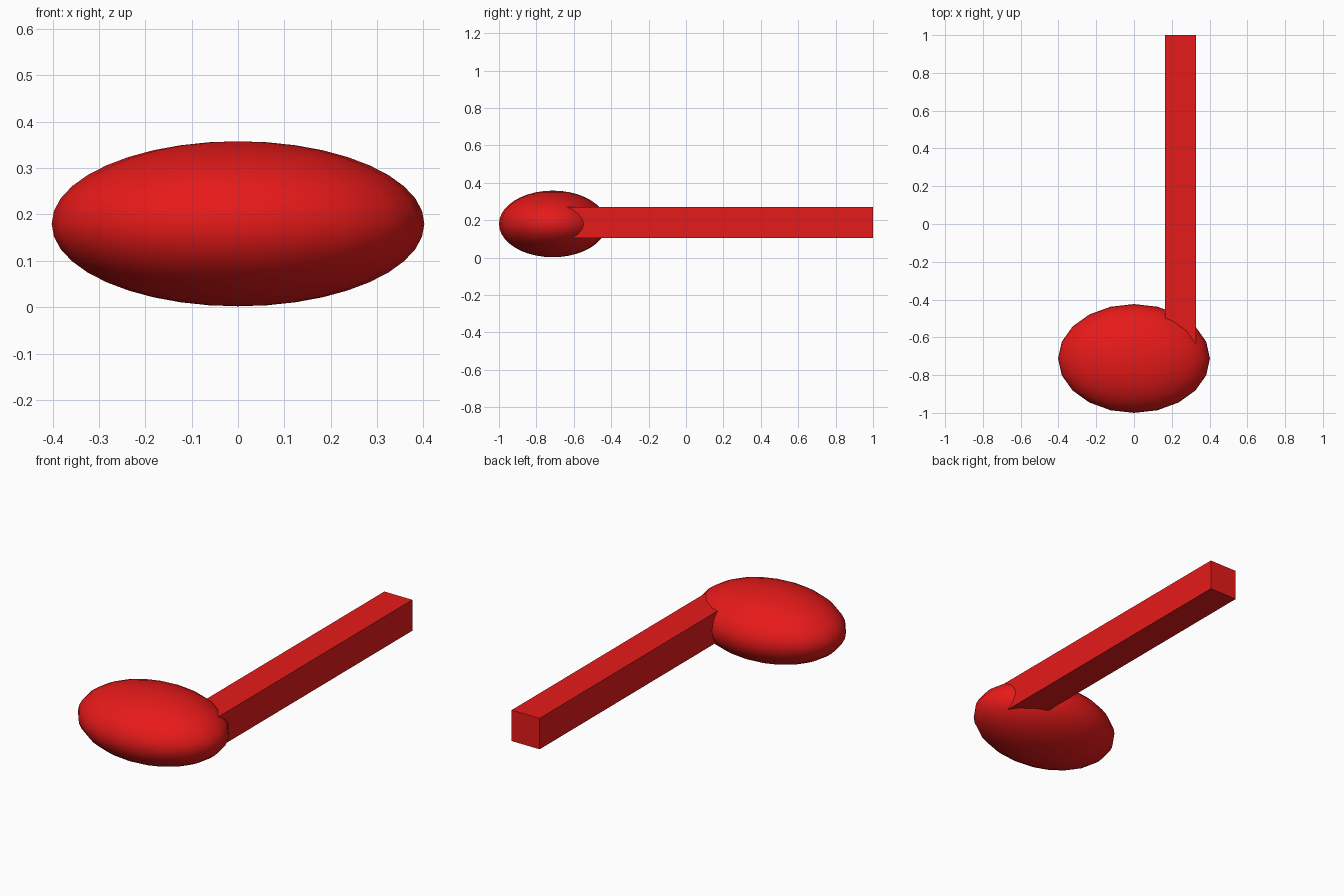
import bpy

if "Cube" in bpy.data.objects:
    bpy.data.objects.remove(bpy.data.objects["Cube"])

red = bpy.data.materials.new("red")
red.diffuse_color = (0.8, 0.01, 0.01, 1)
red.use_nodes = True
red.node_tree.nodes["Principled BSDF"].inputs["Base Color"].default_value = red.diffuse_color


def finish(name, location, scale):
    ob = bpy.context.object
    ob.name = name
    ob.location = location
    ob.scale = scale
    bpy.ops.object.transform_apply(location=False, rotation=False, scale=True)
    ob.data.materials.append(red)
    return ob


# Flattened oval head
bpy.ops.mesh.primitive_uv_sphere_add(segments=20, ring_count=20, radius=1)
finish("oval_head", (0, -0.712, 0.18), (0.402, 0.288, 0.178))
bpy.ops.object.shade_smooth_by_angle(angle=0.6)

# Square stem, rooted inside the right side of the head
y0, y1 = -0.71, 1.0
bpy.ops.mesh.primitive_cube_add(size=1)
finish("square_stem", (0.246, (y0 + y1) / 2, 0.188), (0.165, y1 - y0, 0.165))
